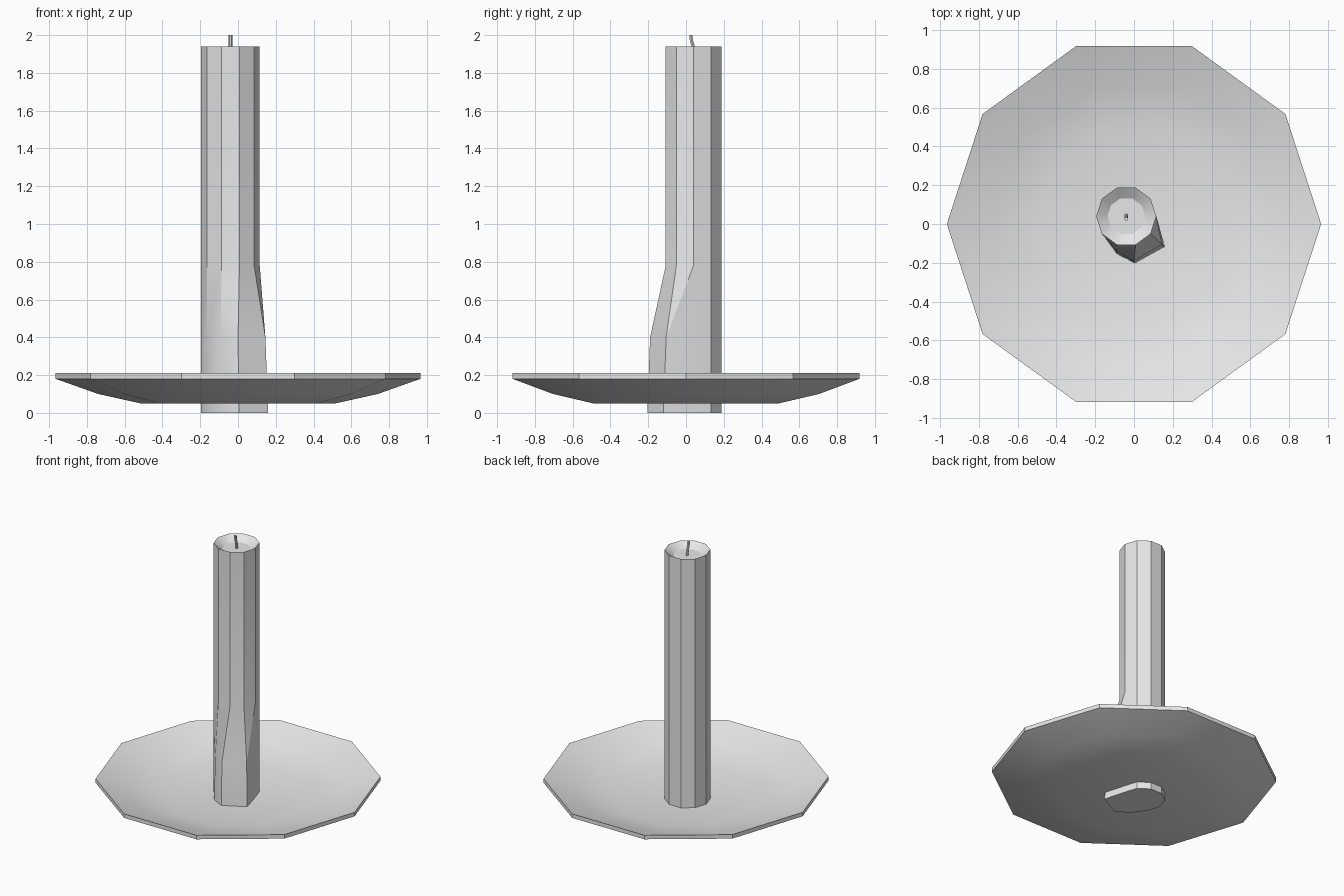
import bpy, bmesh, math
from mathutils import Vector

if "Cube" in bpy.data.objects:
    bpy.data.objects.remove(bpy.data.objects["Cube"])

SIDES = 10
grey = bpy.data.materials.new("plain grey")
grey.use_nodes = True
grey.diffuse_color = (0.8, 0.8, 0.8, 1)
grey.node_tree.nodes["Principled BSDF"].inputs["Base Color"].default_value = (0.8, 0.8, 0.8, 1)


def ring(radius, z, cx=0.0, cy=0.0, sides=SIDES):
    return [Vector((cx + radius * math.cos(math.tau * i / sides),
                    cy + radius * math.sin(math.tau * i / sides), z)) for i in range(sides)]


def loft(name, rings, split_band=None, angle=30):
    """Skin a stack of rings, cap both ends; one band may be cut into triangles."""
    bm = bmesh.new()
    loops = [[bm.verts.new(p) for p in r] for r in rings]
    for k, (low, high) in enumerate(zip(loops, loops[1:])):
        for i in range(len(low)):
            j = (i + 1) % len(low)
            if k == split_band:
                bm.faces.new((low[i], low[j], high[j]))
                bm.faces.new((low[i], high[j], high[i]))
            else:
                bm.faces.new((low[i], low[j], high[j], high[i]))
    bm.faces.new(loops[0][::-1])
    bm.faces.new(loops[-1])
    bmesh.ops.recalc_face_normals(bm, faces=bm.faces)
    mesh = bpy.data.meshes.new(name)
    bm.to_mesh(mesh)
    bm.free()
    mesh.materials.append(grey)
    obj = bpy.data.objects.new(name, mesh)
    bpy.context.collection.objects.link(obj)
    bpy.ops.object.select_all(action="DESELECT")
    obj.select_set(True)
    bpy.context.view_layer.objects.active = obj
    bpy.ops.object.shade_smooth_by_angle(angle=math.radians(angle))
    return obj


# Shallow dish: underside out to the rim, then back in over the top
dish_profile = [(0.515, 0.05), (0.74, 0.10), (0.965, 0.18),
                (0.965, 0.21), (0.74, 0.13), (0.515, 0.08)]
loft("dish", [ring(r, z) for r, z in dish_profile])

# Candle with wax that has run down the front and a hollow at the top
CX, CY, R = -0.04, 0.04, 0.155


def wax_ring(z, drips):
    points = ring(R, z, CX, CY)
    for i, (x, y) in drips.items():
        points[i] = Vector((x, y, z))
    return points


loft("candle", [
    wax_ring(0.0, {7: (-0.09, -0.155), 8: (0.005, -0.205), 9: (0.16, -0.12)}),
    wax_ring(0.4, {7: (-0.09, -0.14), 8: (0.0, -0.19), 9: (0.145, -0.105)}),
    wax_ring(0.78, {}),
    wax_ring(1.94, {}),
    ring(0.097, 1.90, CX, CY),
], split_band=1)

# Bent wick
wick_path = [(0.045, 1.89), (0.038, 1.94), (0.028, 1.975), (0.026, 2.0)]
loft("wick", [ring(0.01, z, CX, y, 6) for y, z in wick_path], angle=40)
